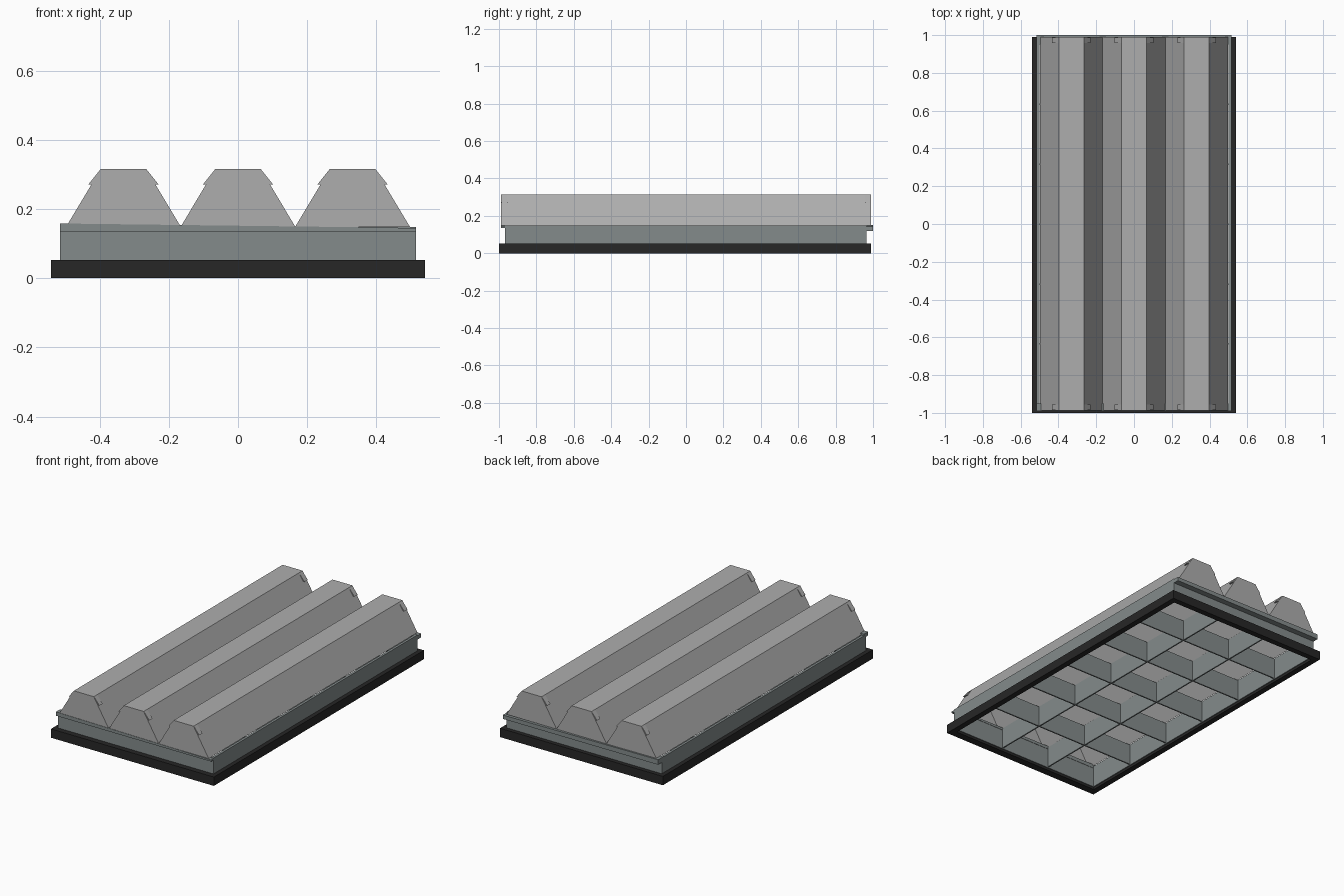
import bpy, bmesh

if "Cube" in bpy.data.objects:
    bpy.data.objects.remove(bpy.data.objects["Cube"])


def material(name, color):
    m = bpy.data.materials.new(name)
    m.diffuse_color = color
    m.use_nodes = True
    m.node_tree.nodes["Principled BSDF"].inputs["Base Color"].default_value = m.diffuse_color
    return m


black = material("black", (0.02, 0.02, 0.02, 1))
metal = material("grey_metal", (0.23, 0.26, 0.26, 1))
sheet = material("clear_sheet", (0.42, 0.42, 0.42, 0.75))


def finish(name, bm, mat):
    bmesh.ops.recalc_face_normals(bm, faces=bm.faces)
    me = bpy.data.meshes.new(name)
    bm.to_mesh(me)
    bm.free()
    ob = bpy.data.objects.new(name, me)
    bpy.context.collection.objects.link(ob)
    me.materials.append(mat)
    return ob


def add_box(bm, x0, x1, y0, y1, z0, z1):
    vs = bmesh.ops.create_cube(bm, size=1)["verts"]
    for v in vs:
        v.co.x = x1 if v.co.x > 0 else x0
        v.co.y = y1 if v.co.y > 0 else y0
        v.co.z = z1 if v.co.z > 0 else z0


def frame(name, outer, inner, z0, z1, mat):
    # rectangular ring between two rectangles (x0, x1, y0, y1)
    bm = bmesh.new()
    loops = []
    for r, z in ((outer, z0), (outer, z1), (inner, z1), (inner, z0)):
        loops.append([bm.verts.new((x, y, z)) for x, y in
                      ((r[0], r[2]), (r[1], r[2]), (r[1], r[3]), (r[0], r[3]))])
    for k in range(4):
        a, b = loops[k], loops[(k + 1) % 4]
        for i in range(4):
            j = (i + 1) % 4
            bm.faces.new((a[i], a[j], b[j], b[i]))
    return finish(name, bm, mat)


def prism(bm, profile, y0, y1):
    # profile in x-z, extruded along y
    f = bm.faces.new([bm.verts.new((x, y0, z)) for x, z in profile])
    ext = bmesh.ops.extrude_face_region(bm, geom=[f])["geom"]
    for v in ext:
        if isinstance(v, bmesh.types.BMVert):
            v.co.y = y1


# base frame and curb
frame("base_frame", (-.54, .54, -1, .99), (-.505, .505, -.955, .955), 0, .053, black)
frame("curb", (-.515, .515, -.968, .965), (-.5, .5, -.952, .95), .015, .148, metal)

# thin lattice dividing the opening into 3 x 6 cells
bm = bmesh.new()
T, NY = .004, 6
for x in (-.167, .167):
    add_box(bm, x - T, x + T, -.952, .95, .02, .146)
for i in range(1, NY):
    y = -.952 + 1.902 * i / NY
    add_box(bm, -.5, .5, y - T, y + T, .02, .146)
finish("lattice", bm, metal)

# slightly tilted end flanges
bm = bmesh.new()
prism(bm, [(-.515, .135), (.515, .135), (.515, .145), (-.515, .158)], -.99, -.95)
prism(bm, [(-.515, .12), (.515, .12), (.515, .143), (-.515, .15)], .95, 1.0)
finish("end_flanges", bm, metal)

# three hollow trapezoid ridges with closed ends
for n, cx in enumerate((-.331, 0, .331)):
    bm = bmesh.new()
    prism(bm, [(cx - .166, .148), (cx + .166, .148), (cx + .066, .315), (cx - .066, .315)],
          -.988, .99)
    low = [f for f in bm.faces if all(v.co.z < .2 for v in f.verts)]
    bmesh.ops.delete(bm, geom=low, context='FACES')
    finish(f"ridge_{n + 1}", bm, sheet)

    # small clips at the ends of each slope
    bm = bmesh.new()
    for s in (-1, 1):
        for y0, y1 in ((-.986, -.955), (.957, .988)):
            prism(bm, [(cx + s * .066, .315), (cx + s * .102, .27), (cx + s * .09, .27)], y0, y1)
    finish(f"ridge_clips_{n + 1}", bm, sheet)
